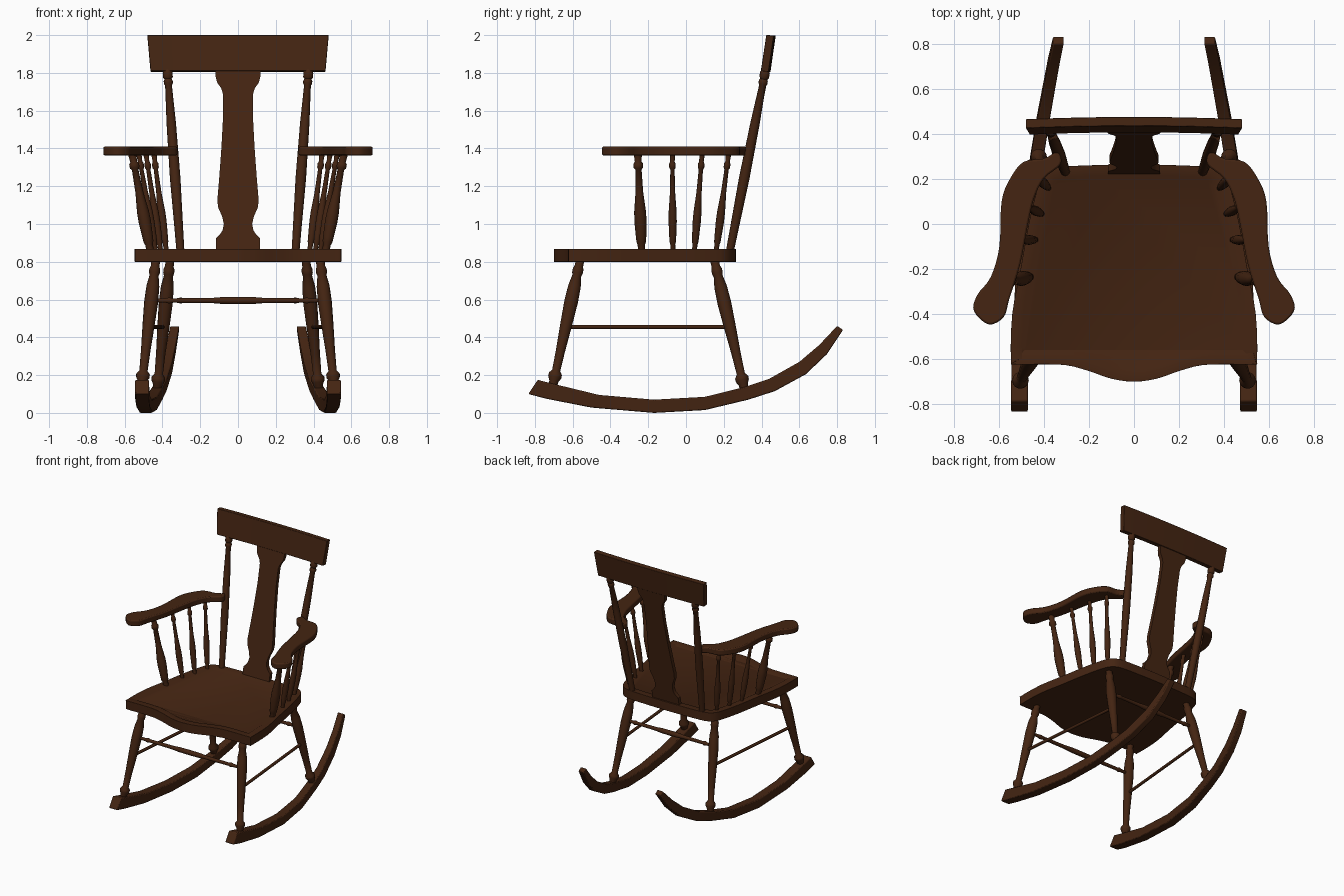
import bpy, bmesh, math
from mathutils import Vector

if "Cube" in bpy.data.objects:
    bpy.data.objects.remove(bpy.data.objects["Cube"], do_unlink=True)

# Single dark stained wood colour
COLOUR = (0.058, 0.018, 0.006, 1.0)
wood = bpy.data.materials.new("dark_brown_wood")
wood.use_nodes = True
wood.diffuse_color = COLOUR
bsdf = wood.node_tree.nodes["Principled BSDF"]
bsdf.inputs["Base Color"].default_value = COLOUR
bsdf.inputs["Roughness"].default_value = 0.6


def finish(name, bm, bevel=0.0, angle=35):
    """Turn a bmesh into a shaded wooden object."""
    bmesh.ops.recalc_face_normals(bm, faces=bm.faces)
    mesh = bpy.data.meshes.new(name)
    bm.to_mesh(mesh)
    bm.free()
    mesh.materials.append(wood)
    ob = bpy.data.objects.new(name, mesh)
    bpy.context.collection.objects.link(ob)
    if bevel:
        mod = ob.modifiers.new("soft_edges", "BEVEL")
        mod.width = bevel
        mod.segments = 2
        mod.limit_method = "ANGLE"
        mod.angle_limit = math.radians(50)
    bpy.ops.object.select_all(action="DESELECT")
    ob.select_set(True)
    bpy.context.view_layer.objects.active = ob
    bpy.ops.object.shade_smooth_by_angle(angle=math.radians(angle))
    return ob


def smooth_loop(points, steps=4):
    """Closed rounded outline through the given points."""
    pts = [Vector(p) for p in points]
    n = len(pts)
    out = []
    for i in range(n):
        a, b, c, d = (pts[(i + k) % n] for k in (-1, 0, 1, 2))
        for j in range(steps):
            t = j / steps
            out.append(0.5 * (2 * b + (c - a) * t + (2 * a - 5 * b + 4 * c - d) * t ** 2
                              + (3 * b - a - 3 * c + d) * t ** 3))
    return out


def slab(outline, z0, z1):
    """Flat board with the given outline; returns the bmesh and its top face."""
    bm = bmesh.new()
    low = [bm.verts.new((p[0], p[1], z0)) for p in outline]
    top = [bm.verts.new((p[0], p[1], z1)) for p in outline]
    bm.faces.new(low)
    face = bm.faces.new(top)
    n = len(low)
    for i in range(n):
        j = (i + 1) % n
        bm.faces.new((low[i], low[j], top[j], top[i]))
    bmesh.ops.recalc_face_normals(bm, faces=bm.faces)
    return bm, face


def loft(name, sections, bevel=0.0, angle=35):
    """Skin a row of equal cross-sections and cap both ends."""
    bm = bmesh.new()
    rings = [[bm.verts.new(p) for p in s] for s in sections]
    n = len(rings[0])
    for a, b in zip(rings, rings[1:]):
        for i in range(n):
            j = (i + 1) % n
            bm.faces.new((a[i], a[j], b[j], b[i]))
    bm.faces.new(rings[0])
    bm.faces.new(rings[-1])
    return finish(name, bm, bevel, angle)


def turned(name, start, end, profile, scale=1.0, sides=14):
    """Lathe-turned rod from start to end; profile holds (fraction, radius)."""
    a, b = Vector(start), Vector(end)
    q = (b - a).to_track_quat("Z", "Y")
    rings = []
    for t, r in profile:
        centre = a.lerp(b, t)
        rings.append([centre + q @ Vector((r * scale * math.cos(k * math.tau / sides),
                                           r * scale * math.sin(k * math.tau / sides), 0))
                      for k in range(sides)])
    return loft(name, rings, angle=50)


# Turning profiles, bottom to top
LEG = [(0, .022), (.07, .025), (.1, .036), (.125, .036), (.15, .022), (.3, .025), (.5, .032),
       (.68, .037), (.8, .034), (.88, .024), (.9, .029), (.93, .029), (.95, .023), (1, .023)]
SPINDLE = [(0, .02), (.06, .02), (.09, .026), (.14, .028), (.3, .033), (.4, .032), (.6, .021),
           (.84, .017), (.86, .026), (.9, .026), (.92, .018), (1, .022)]
POST = [(0, .021), (.12, .023), (.4, .028), (.7, .025), (.91, .018), (.92, .024), (.935, .024),
        (.945, .019), (.955, .026), (.98, .026), (1, .02)]
RUNG = [(0, .01), (.08, .012), (.1, .017), (.12, .012), (.35, .014), (.4, .018), (.5, .019),
        (.6, .018), (.65, .014), (.88, .012), (.9, .017), (.92, .012), (1, .01)]
ROD = [(0, .011), (1, .011)]

# Seat with serpentine front and a shallow dished top
half = [(.1, -.686), (.2, -.652), (.3, -.626), (.42, -.622), (.53, -.622), (.546, -.6),
        (.54, -.4), (.503, -.2), (.467, 0), (.43, .15), (.4, .215), (.34, .25), (.2, .26)]
outline = [(0, -.699)] + half + [(0, .264)] + [(-x, y) for x, y in reversed(half)]
bm, top = slab(smooth_loop(outline, 3), .80, .868)
bmesh.ops.inset_region(bm, faces=[top], thickness=.05)
bmesh.ops.inset_region(bm, faces=[top], thickness=.014, depth=-.008)
finish("seat", bm, .005)

# Shaped back splat, leaning with the posts
splat = [(.862, .116), (.925, .116), (.94, .1), (.965, .082), (1.0, .075), (1.04, .084),
         (1.09, .106), (1.13, .109), (1.25, .099), (1.4, .088), (1.55, .08), (1.69, .08),
         (1.72, .09), (1.75, .111), (1.78, .118), (1.82, .12)]
sections = []
for z, w in splat:
    y = .222 + (z - .865) * .2
    sections.append([(-w, y, z), (w, y, z), (w, y + .03, z), (-w, y + .03, z)])
loft("back_splat", sections)

# Curved crest rail, slightly wider at the top
sections = []
for k in range(-6, 7):
    u = k / 6
    bow = .01 * (1 - u * u)
    sections.append([(u * .463, .396 + bow, 1.81), (u * .463, .437 + bow, 1.805),
                     (u * .48, .465 + bow, 1.997), (u * .48, .425 + bow, 2.0)])
loft("crest_rail", sections, .003)

ARM = [(.325, .265), (.34, .318), (.40, .29), (.49, .275), (.55, .2), (.587, .1), (.597, -.1),
       (.635, -.235), (.695, -.315), (.71, -.385), (.645, -.445), (.578, -.413), (.553, -.333),
       (.505, -.18), (.47, 0), (.444, .11), (.4, .2)]

# Rocker stations: top y, top z, bottom y, bottom z, centre x, half width
ROCKER = [(-.785, .175, -.835, .10, .508, .037), (-.72, .158, -.74, .075, .508, .037),
          (-.46, .095, -.5, .028, .502, .036), (-.17, .07, -.17, 0, .487, .034),
          (.1, .085, .1, .015, .46, .032), (.31, .137, .33, .07, .427, .029),
          (.44, .18, .47, .115, .405, .028), (.6, .27, .635, .205, .375, .026),
          (.706, .36, .745, .31, .355, .025), (.8, .46, .832, .44, .335, .024)]

# Arm spindles: bottom x, y, top x, y, thickness
SPINDLES = [(.465, -.235, .56, -.255, 1), (.437, -.07, .525, -.072, .66),
            (.41, .045, .487, .085, .66), (.38, .16, .445, .225, .66)]

for side, s in (("left", 1), ("right", -1)):
    # Paddle-shaped arm rest
    bm, _ = slab(smooth_loop([(s * x, y) for x, y in ARM]), 1.363, 1.41)
    finish(side + "_arm", bm, .008)
    for i, (x0, y0, x1, y1, k) in enumerate(SPINDLES):
        turned(f"{side}_arm_spindle_{i + 1}", (s * x0, y0, .86), (s * x1, y1, 1.37), SPINDLE, k)
    # Back post
    turned(side + "_back_post", (s * .305, .233, .86), (s * .374, .422, 1.82), POST)
    # Legs
    turned(side + "_front_leg", (s * .512, -.71, .12), (s * .435, -.56, .81), LEG)
    turned(side + "_back_leg", (s * .43, .315, .10), (s * .36, .15, .81), LEG)
    # Side rod between front and back legs
    turned(side + "_side_stretcher", (s * .475, -.635, .455), (s * .396, .235, .455), ROD)
    # Rocker
    loft(side + "_rocker", [[(s * (x - w), ty, tz), (s * (x + w), ty, tz),
                             (s * (x + w), by, bz), (s * (x - w), by, bz)]
                            for ty, tz, by, bz, x, w in ROCKER], .006, 25)

# Cross stretchers
turned("front_stretcher", (-.455, -.605, .595), (.455, -.605, .595), RUNG)
turned("back_stretcher", (-.38, .2, .595), (.38, .2, .595), RUNG)
